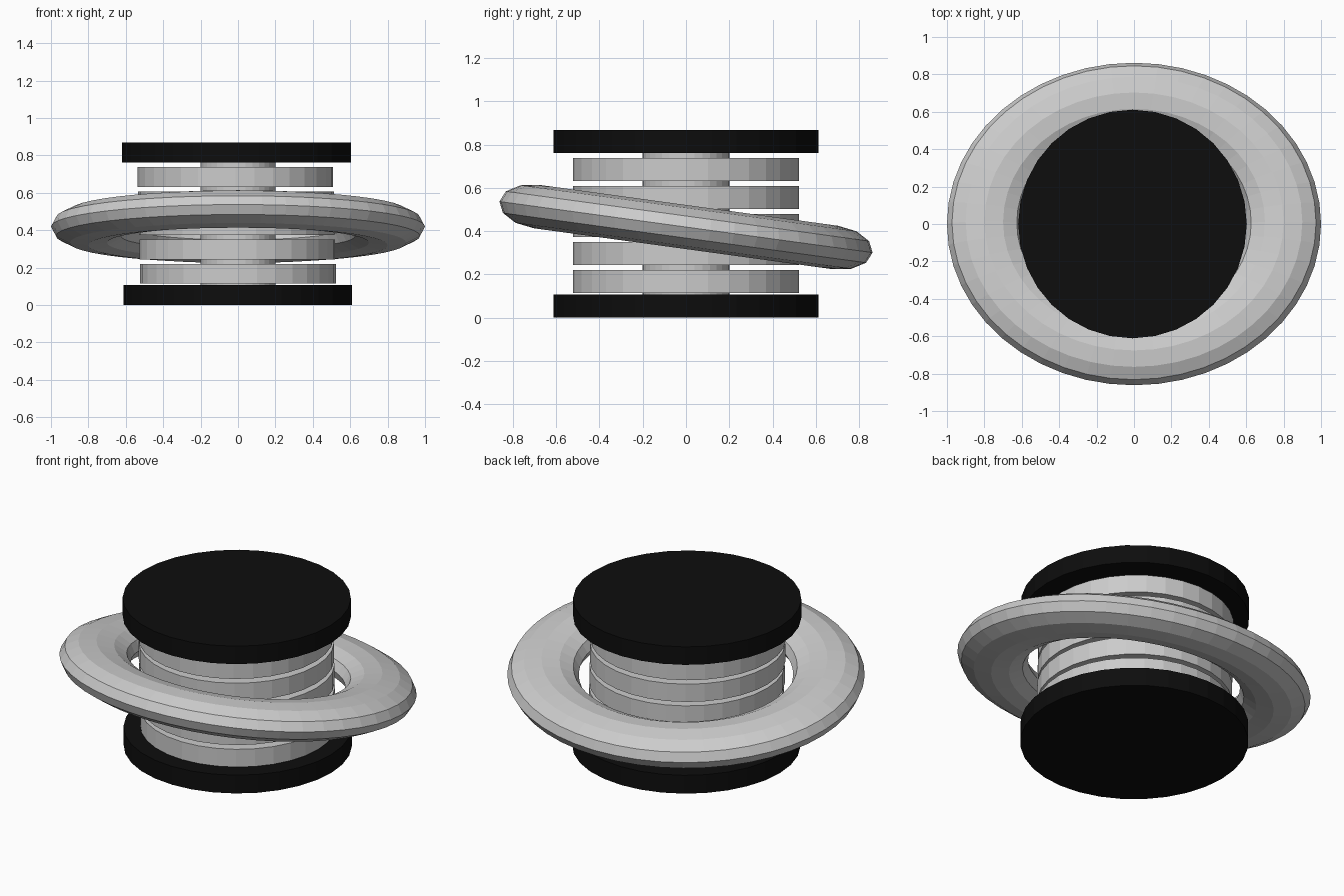
import bpy
from math import radians

if "Cube" in bpy.data.objects:
    bpy.data.objects.remove(bpy.data.objects["Cube"])


def cylinder(name, x, z0, z1, radius, material=None):
    bpy.ops.mesh.primitive_cylinder_add(vertices=32, radius=radius, depth=z1 - z0,
                                        location=(x, 0, (z0 + z1) / 2))
    ob = bpy.context.object
    ob.name = name
    if material:
        ob.data.materials.append(material)
    return ob


black = bpy.data.materials.new("black")
black.diffuse_color = (0.004, 0.004, 0.004, 1)
black.use_nodes = True
black.node_tree.nodes["Principled BSDF"].inputs["Base Color"].default_value = black.diffuse_color

# Black end caps
cylinder("bottom_cap", -0.002, 0.0, 0.108, 0.611, black)
cylinder("top_cap", -0.008, 0.762, 0.868, 0.611, black)

# Central shaft
cylinder("core_shaft", 0, 0.09, 0.78, 0.2)

# Stack of five coils, drifting slightly to -x with height
for i in range(5):
    z = 0.115 + i * 0.1292
    cylinder(f"coil_disc_{i + 1}", -0.0035 * i, z, z + 0.105, 0.523)

# Tilted, flattened ring around the stack
bpy.ops.mesh.primitive_torus_add(major_segments=48, minor_segments=12,
                                 major_radius=0.8, minor_radius=0.2,
                                 location=(0, 0, 0.419),
                                 rotation=(radians(-7.8), 0, 0))
ring = bpy.context.object
ring.name = "tilted_ring"
ring.scale = (1, 0.87, 0.505)
